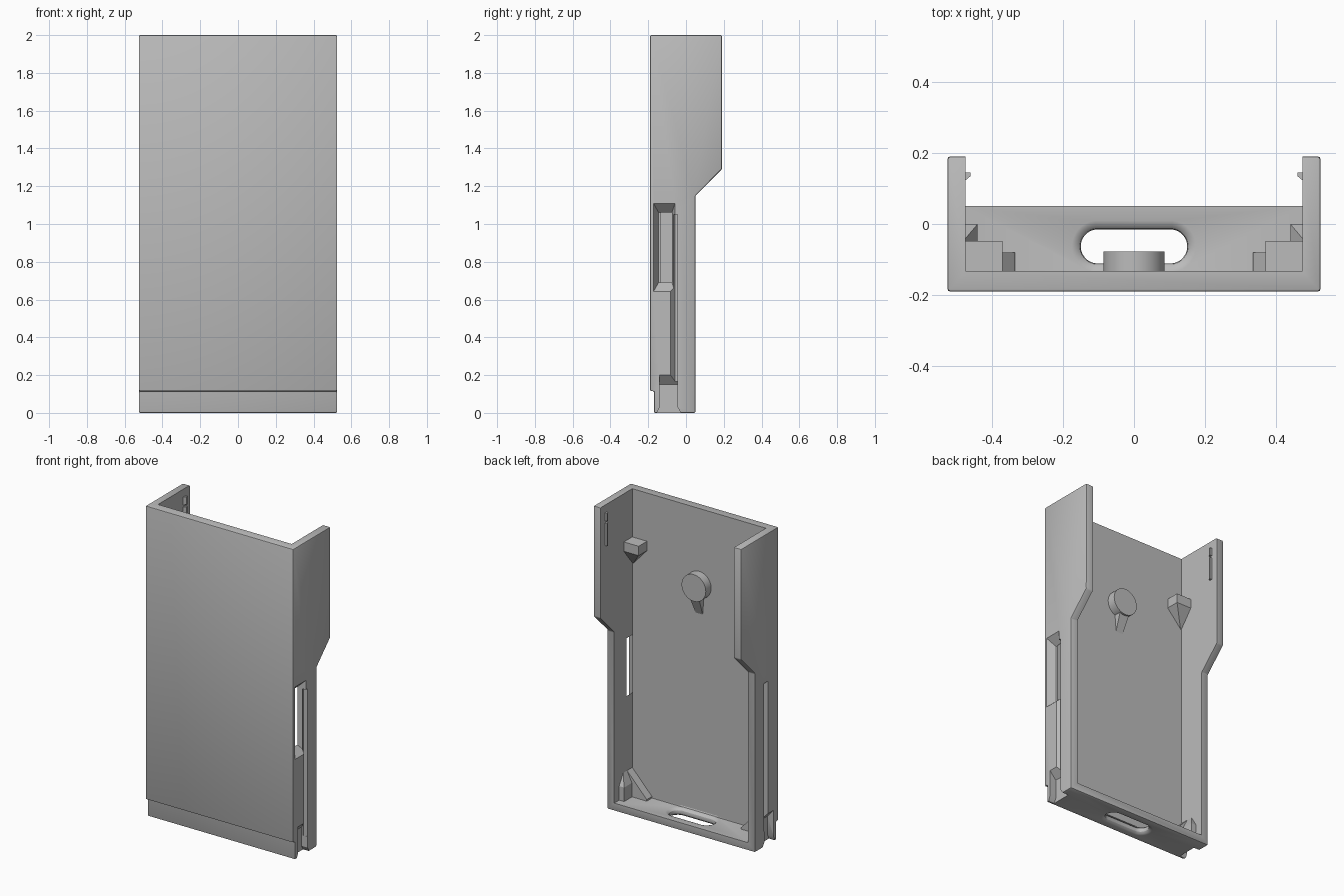
import bpy, bmesh, math
from mathutils import Vector

if "Cube" in bpy.data.objects:
    bpy.data.objects.remove(bpy.data.objects["Cube"])

grey = bpy.data.materials.new("grey plastic")
grey.diffuse_color = (0.5, 0.5, 0.5, 1)
grey.use_nodes = True
grey.node_tree.nodes["Principled BSDF"].inputs["Base Color"].default_value = grey.diffuse_color


def add(name, bm):
    bmesh.ops.recalc_face_normals(bm, faces=bm.faces)
    me = bpy.data.meshes.new(name)
    bm.to_mesh(me)
    bm.free()
    me.materials.append(grey)
    ob = bpy.data.objects.new(name, me)
    bpy.context.collection.objects.link(ob)
    return ob


def hull(name, pts, side=1):
    """Convex solid around points, mirrored when side is -1."""
    bm = bmesh.new()
    for x, y, z in pts:
        bm.verts.new((x * side, y, z))
    res = bmesh.ops.convex_hull(bm, input=bm.verts)
    bmesh.ops.dissolve_limit(bm, angle_limit=0.01, verts=bm.verts, edges=bm.edges)
    return add(name, bm)


def rect(x, y0, y1, z0, z1):
    return [(x, y, z) for y in (y0, y1) for z in (z0, z1)]


def box(x0, x1, y0, y1, z0, z1):
    return rect(x0, y0, y1, z0, z1) + rect(x1, y0, y1, z0, z1)


def loft(name, loops):
    """Solid through matching closed loops, capped at both ends."""
    bm = bmesh.new()
    rows = [[bm.verts.new(p) for p in loop] for loop in loops]
    n = len(rows[0])
    for a, b in zip(rows, rows[1:]):
        for i in range(n):
            j = (i + 1) % n
            bm.faces.new((a[i], a[j], b[j], b[i]))
    bm.faces.new(rows[0])
    bm.faces.new(rows[-1])
    return add(name, bm)


def apply(ob, mod):
    bpy.ops.object.select_all(action='DESELECT')
    bpy.context.view_layer.objects.active = ob
    ob.select_set(True)
    bpy.ops.object.modifier_apply(modifier=mod.name)


def cut(ob, cutter):
    m = ob.modifiers.new("cut", 'BOOLEAN')
    m.operation, m.solver, m.object = 'DIFFERENCE', 'EXACT', cutter
    apply(ob, m)
    bpy.data.objects.remove(cutter)


def smooth(ob):
    bpy.ops.object.select_all(action='DESELECT')
    bpy.context.view_layer.objects.active = ob
    ob.select_set(True)
    bpy.ops.object.shade_smooth_by_angle(angle=math.radians(30))


# Case: side profile pulled across the width, softened edges, hollowed out
profile = [(-.17, 0), (.05, 0), (.05, 1.15), (.19, 1.29), (.19, 2),
           (-.19, 2), (-.19, .115), (-.17, .115)]
case = loft("case", [[(x, y, z) for y, z in profile] for x in (-.525, .525)])
bev = case.modifiers.new("bevel", 'BEVEL')
bev.width, bev.segments = .007, 2
apply(case, bev)
cut(case, hull("cavity", box(-.475, .475, -.133, .5, .05, 2.5)))


# Flared oval opening in the floor
def oval(r, z):
    loop = []
    for i in range(32):
        a = 2 * math.pi * (i + .5) / 32
        loop.append((math.copysign(.102, math.cos(a)) + r * math.cos(a),
                     -.063 + r * math.sin(a), z))
    return loop


cut(case, loft("oval_cutter", [oval(r, z) for r, z in (
    (.078, -.01), (.073, 0), (.06, .004), (.051, .013), (.048, .025),
    (.051, .037), (.06, .046), (.073, .05), (.078, .06))]))

for s in (1, -1):
    # Long tapered groove and clip pocket in each outer side
    cut(case, hull("groove_cutter", [(x, y, z) for z in (.1, 1.05) for x, y in (
        (.53, -.085), (.495, -.057), (.495, -.044), (.53, -.044))], s))
    cut(case, hull("pocket_cutter", rect(.53, -.14, -.045, -.05, .205)
                   + rect(.481, -.14, -.045, -.05, .15), s))
    cut(case, hull("pocket_mouth_cutter", [
        (x, y, z) for x in (.481, .54) for y, z in (
            (-.16, -.01), (-.02, -.01), (-.14, .03), (-.045, .03))], s))

# Side window with sloping sides, on the right wall only
cut(case, hull("window_cutter", rect(.526, -.172, -.058, .643, 1.11)
               + rect(.474, -.145, -.075, .69, 1.06)))
smooth(case)

for s, tag in ((1, "right"), (-1, "left")):
    # Corner brace and clip housing on the floor
    hull(tag + "_brace", [(x, y, z) for y in (-.14, -.08) for x, z in (
        (.335, .045), (.48, .045), (.335, .06), (.48, .215))], s)
    hull(tag + "_clip_housing", box(.44, .478, -.14, 0, .045, .14)
         + [(.478, -.14, .215), (.478, -.045, .215)], s)
    # Upper corner lug with a tapering support
    hull(tag + "_lug", box(.37, .48, -.14, -.048, 1.63, 1.69), s)
    hull(tag + "_lug_support", rect(.37, -.14, -.048, 1.63, 1.632)
         + rect(.48, -.14, -.048, 1.63, 1.632)
         + [(.48, -.14, 1.52), (.47, -.135, 1.52)], s)
    # Small catches near the top of the walls
    for part, z0, z1 in (("upper", 1.9, 1.95), ("lower", 1.74, 1.885)):
        hull(f"{tag}_{part}_catch", [(x, y, z) for z in (z0, z1) for x, y in (
            (.48, .145), (.46, .145), (.46, .135), (.48, .118))], s)

# Round stud on the inner face with a wedge below it
stud = loft("stud", [[(.086 * math.cos(i * math.pi / 24), y,
                       1.51 + .086 * math.sin(i * math.pi / 24))
                      for i in range(48)] for y in (-.14, -.078)])
smooth(stud)
hull("stud_wedge", [(-.035, -.14, 1.45), (.035, -.14, 1.45), (-.035, -.08, 1.45),
                    (.035, -.08, 1.45), (-.025, -.135, 1.32), (.025, -.135, 1.32)])
